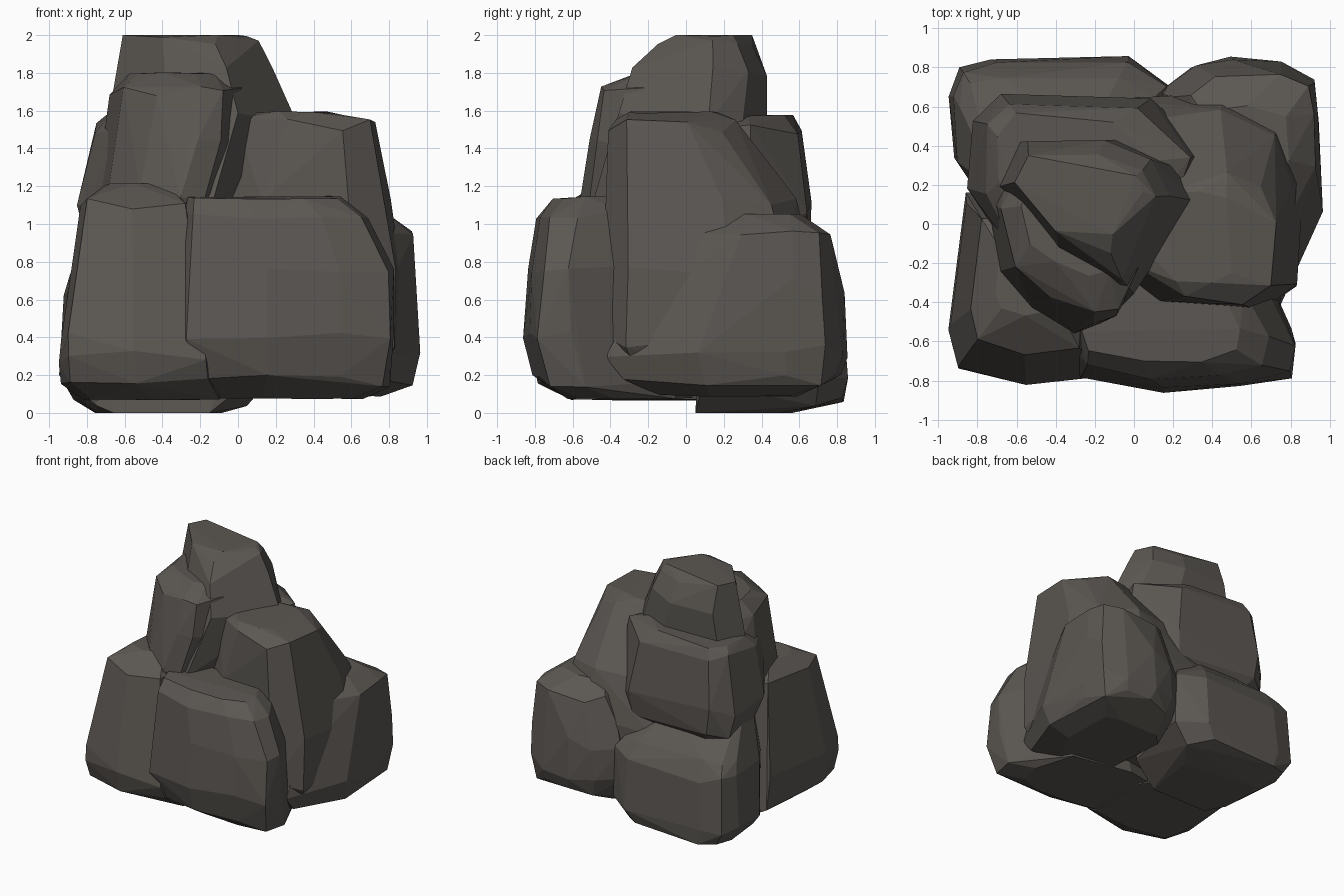
import bpy, bmesh, random

random.seed(7)
stone = bpy.data.materials.new("dark_stone")
stone.diffuse_color = (0.105, 0.095, 0.085, 1)


def rock(name, outline, rings, jitter=0.015):
    """Convex boulder: a unit outline fitted into (z, x0, x1, y0, y1) at each level."""
    bm = bmesh.new()
    last = len(rings) - 1
    for i, (z, x0, x1, y0, y1) in enumerate(rings):
        for u, v in outline:
            j = [random.uniform(-jitter, jitter) for _ in range(3)]
            dz = j[2] * (0.5 if i in (0, last) else 2.5)
            bm.verts.new((x0 + u * (x1 - x0) + j[0],
                          y0 + v * (y1 - y0) + j[1],
                          min(2.0, max(0.0, z + dz))))
    hull = bmesh.ops.convex_hull(bm, input=bm.verts)
    junk = {e for e in hull["geom_interior"] + hull["geom_unused"]
            if isinstance(e, bmesh.types.BMVert)}
    bmesh.ops.delete(bm, geom=list(junk), context='VERTS')
    bmesh.ops.dissolve_limit(bm, angle_limit=0.08, verts=bm.verts, edges=bm.edges)
    bmesh.ops.recalc_face_normals(bm, faces=bm.faces)
    mesh = bpy.data.meshes.new(name)
    bm.to_mesh(mesh)
    bm.free()
    mesh.materials.append(stone)
    bpy.context.collection.objects.link(bpy.data.objects.new(name, mesh))


# Lower ring of boulders
rock("front_right_boulder",
     [(0, .4), (.05, .13), (.4, 0), (.75, .02), (.97, .12), (1, .4), (.88, .85), (.3, 1), (.0, .9)],
     [(1.14, -.26, .55, -.70, -.30), (1.05, -.29, .68, -.78, -.28), (.75, -.32, .82, -.83, -.28),
      (.40, -.32, .83, -.85, -.28), (.17, -.28, .80, -.80, -.10), (.08, -.20, .65, -.64, .05)])
rock("front_left_boulder",
     [(0, .3), (.05, .08), (.5, 0), (1, .05), (1, .7), (.7, 1), (.1, .95)],
     [(1.21, -.70, -.40, -.46, -.10), (1.10, -.84, -.27, -.66, .05), (.40, -.945, -.20, -.80, .15),
      (.30, -.95, -.18, -.82, .15), (.16, -.94, -.15, -.77, .2), (.07, -.82, -.10, -.62, .2)])
rock("back_left_boulder",
     [(0, .75), (.05, .95), (.2, 1), (.82, 1), (1, .82), (.9, 0), (.15, 0), (.02, .3)],
     [(.96, -.80, -.10, .1, .48), (.73, -.88, .10, .12, .76), (.60, -.92, .18, .1, .82),
      (.20, -.94, .18, .1, .85), (.07, -.88, .05, .1, .82), (.0, -.75, -.08, .05, .6)])
rock("back_right_boulder",
     [(0, .85), (.2, .97), (.45, 1), (.75, .98), (.95, .91), (1, .75), (1, .38), (.75, 0), (.1, 0)],
     [(1.05, .40, .78, .15, .60), (.94, .28, .92, .0, .77), (.75, .18, .945, -.15, .80),
      (.60, .14, .95, -.28, .83), (.33, .13, .95, -.42, .845), (.18, .18, .92, -.32, .81),
      (.09, .15, .76, -.15, .6)])

# Tall boulder leaning on the right side
rock("tall_right_boulder",
     [(0, .3), (.35, .03), (.78, 0), (.97, .12), (1, .6), (.9, .88), (.65, 1), (.1, .95)],
     [(1.59, .08, .50, -.30, .18), (1.52, .0, .72, -.40, .27), (1.12, -.22, .81, -.41, .57),
      (.75, -.22, .86, -.43, .68), (.38, -.15, .87, -.44, .68), (.20, -.1, .75, -.35, .6)])

# Upper boulders
rock("upper_back_boulder",
     [(0, .45), (.02, .85), (.13, 1), (.75, .95), (1, .65), (.85, .1), (.2, 0)],
     [(1.57, -.70, .10, -.10, .56), (1.50, -.77, .28, -.20, .62), (1.08, -.84, .38, -.20, .67),
      (.88, -.80, .36, -.10, .66), (.65, -.60, .30, .0, .50)])
rock("upper_front_boulder",
     [(0, .75), (.1, .35), (.35, .12), (.68, 0), (.85, .05), (1, .35), (1, 1), (.1, 1)],
     [(1.80, -.58, -.05, -.25, .20), (1.69, -.67, .03, -.46, .25), (1.42, -.70, .03, -.51, .30),
      (1.15, -.75, -.08, -.55, .30), (.95, -.70, -.20, -.50, .30)])
rock("top_boulder",
     [(0, .7), (.3, .25), (.7, 0), (1, .6), (.9, .85), (.6, 1), (.1, 1)],
     [(2.0, -.48, .05, -.04, .28), (1.97, -.60, .10, -.16, .36), (1.80, -.64, .18, -.28, .42),
      (1.55, -.70, .31, -.36, .43), (1.10, -.62, .08, -.50, .40)])
